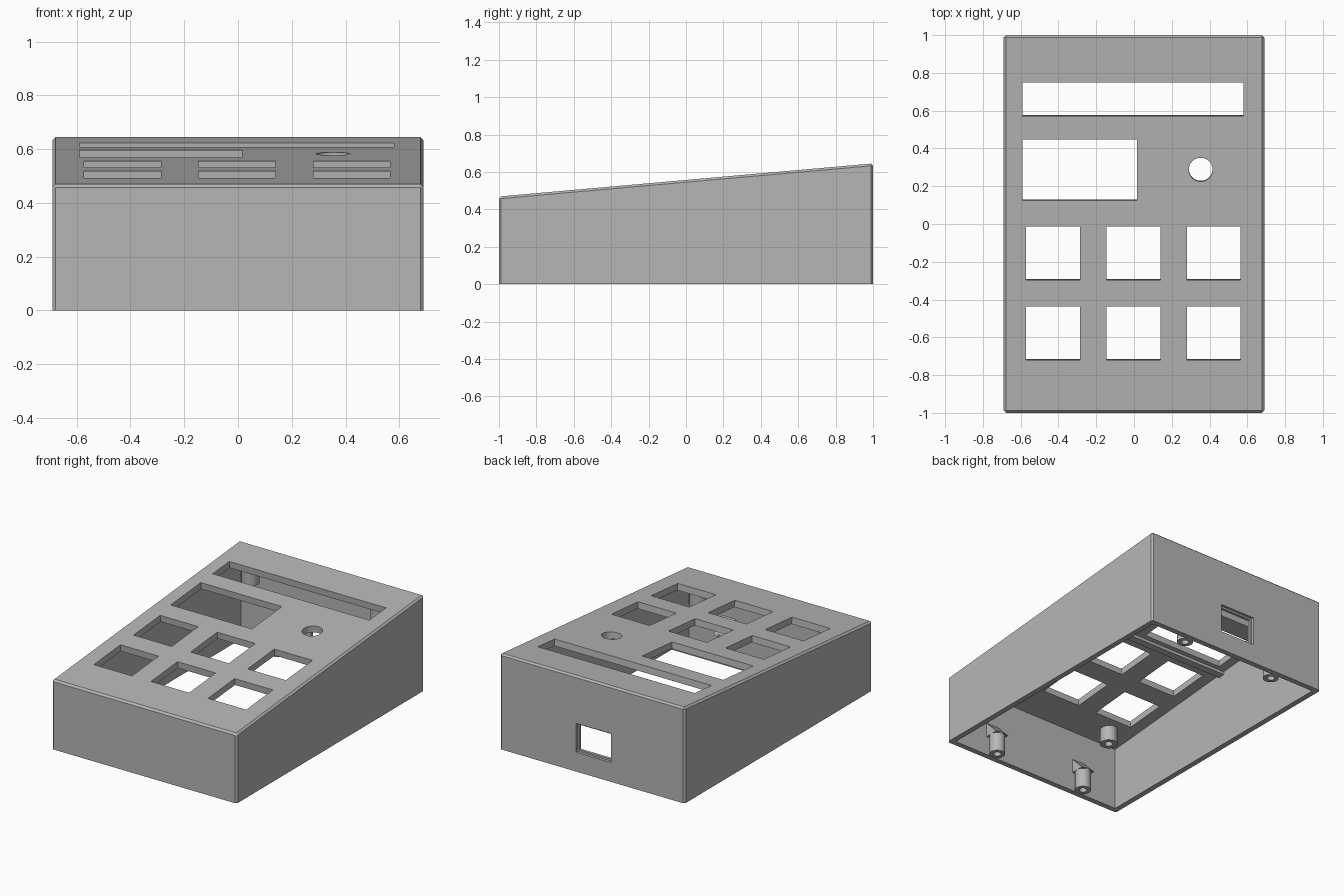
import bpy, bmesh, math
from mathutils import Matrix, Vector

default = bpy.data.objects.get("Cube")
if default:
    bpy.data.objects.remove(default, do_unlink=True)

grey = bpy.data.materials.new("plain grey")
grey.use_nodes = True
grey.diffuse_color = (0.47, 0.47, 0.47, 1)
grey.node_tree.nodes["Principled BSDF"].inputs["Base Color"].default_value = grey.diffuse_color

HALF_W, WALL, ROOF, BEVEL = 0.69, 0.037, 0.045, 0.012
SLOPE = 0.0884
TILT = math.atan(SLOPE)


def top(y):
    return 0.557 + SLOPE * y


def make(name, bm):
    bmesh.ops.recalc_face_normals(bm, faces=bm.faces)
    mesh = bpy.data.meshes.new(name)
    bm.to_mesh(mesh)
    bm.free()
    mesh.materials.append(grey)
    obj = bpy.data.objects.new(name, mesh)
    bpy.context.collection.objects.link(obj)
    return obj


def prism(profile, half_x, centre_x=0):
    """Extrude a (y, z) profile along x."""
    bm = bmesh.new()
    face = bm.faces.new([bm.verts.new((centre_x - half_x, y, z)) for y, z in profile])
    out = bmesh.ops.extrude_face_region(bm, geom=[face])
    moved = [v for v in out["geom"] if isinstance(v, bmesh.types.BMVert)]
    bmesh.ops.translate(bm, verts=moved, vec=(2 * half_x, 0, 0))
    return bm


def wedge(half_x, half_y, z0, drop):
    return prism([(-half_y, z0), (half_y, z0),
                  (half_y, top(half_y) - drop), (-half_y, top(-half_y) - drop)], half_x)


def cut(obj, cutter):
    """Subtract the cutter from the object, then discard it."""
    cutter.hide_render = True
    mod = obj.modifiers.new("cut", "BOOLEAN")
    mod.operation, mod.solver, mod.object = "DIFFERENCE", "EXACT", cutter
    bpy.context.view_layer.update()
    evaluated = obj.evaluated_get(bpy.context.evaluated_depsgraph_get())
    mesh = bpy.data.meshes.new_from_object(evaluated)
    obj.modifiers.clear()
    obj.data = mesh
    bpy.data.objects.remove(cutter, do_unlink=True)


def box(x0, x1, y0, y1, z0, z1):
    bm = bmesh.new()
    size = Matrix.Diagonal((x1 - x0, y1 - y0, z1 - z0, 1))
    centre = Vector((x0 + x1, y0 + y1, z0 + z1)) / 2
    bmesh.ops.create_cube(bm, size=1, matrix=Matrix.Translation(centre) @ size)
    return bm


def tilted(bm, x, y):
    """Place a cutter on the sloping top, square to its surface."""
    bm.transform(Matrix.Translation((x, y, top(y))) @ Matrix.Rotation(TILT, 4, "X"))
    return make("cutter", bm)


# Sloped case: bevelled outside, hollow and open underneath
bm = wedge(HALF_W, 1, 0, 0)
edges = [e for e in bm.edges if max(v.co.z for v in e.verts) > 0.1]
bmesh.ops.bevel(bm, geom=edges, offset=BEVEL, segments=1, affect="EDGES", clamp_overlap=True)
case = make("case", bm)
cut(case, make("cutter", wedge(HALF_W - WALL, 1 - WALL, -0.2, ROOF)))

# Rectangular windows in the top: slot, display, six buttons
windows = [(-0.59, 0.58, 0.572, 0.75), (-0.59, 0.015, 0.125, 0.447)]
for x in (-0.572, -0.146, 0.28):
    for y in (-0.72, -0.297):
        windows.append((x, x + 0.285, y, y + 0.285))
for x0, x1, y0, y1 in windows:
    w, d = (x1 - x0) / 2, (y1 - y0) / 2
    cut(case, tilted(box(-w, w, -d, d, -0.1, 0.1), (x0 + x1) / 2, (y0 + y1) / 2))

# Round knob hole
bm = bmesh.new()
bmesh.ops.create_cone(bm, cap_ends=True, segments=40, radius1=0.063, radius2=0.063, depth=0.2)
cut(case, tilted(bm, 0.353, 0.288))

# Stepped socket opening in the back wall
cut(case, make("cutter", box(-0.14, 0.122, 0.982, 1.1, 0.13, 0.325)))
cut(case, make("cutter", box(-0.128, 0.11, 0.9, 1.1, 0.142, 0.313)))


def boss(name, x, y, z0, z1, r, hole):
    """Solid post with a blind screw hole in its lower end."""
    deep = z0 + 0.8 * (z1 - z0)
    profile = [(0, deep), (hole, deep), (hole, z0), (r, z0), (r, z1), (0, z1)]
    bm = bmesh.new()
    verts = [bm.verts.new((px, 0, pz)) for px, pz in profile]
    lines = [bm.edges.new(pair) for pair in zip(verts, verts[1:])]
    bmesh.ops.spin(bm, geom=verts + lines, cent=(0, 0, 0), axis=(0, 0, 1),
                   angle=math.tau, steps=32, use_duplicate=False)
    bmesh.ops.remove_doubles(bm, verts=bm.verts, dist=0.0001)
    bm.transform(Matrix.Translation((x, y, 0)))
    obj = make(name, bm)
    bpy.context.view_layer.objects.active = obj
    bpy.ops.object.select_all(action="DESELECT")
    obj.select_set(True)
    bpy.ops.object.shade_smooth_by_angle(angle=math.radians(30))


# Screw bosses on the end walls with gussets, and standoffs under the top
for sy, end in ((-1, "front"), (1, "back")):
    for sx, side in ((-1, "right"), (1, "left")):
        x = sx * 0.352
        boss(f"{end}_{side}_screw_boss", x, sy * 0.918, 0.001, 0.14, 0.05, 0.024)
        wall = sy * 0.966
        make(f"{end}_{side}_gusset",
             prism([(wall, 0.13), (wall, 0.23), (sy * 0.868, 0.13)], 0.05, x))
        y = sy * 0.82
        boss(f"{end}_{side}_standoff", sx * 0.48, y, top(y) - 0.145, top(y) - 0.03, 0.055, 0.025)

# Shallow rib across the underside of the top
make("ceiling_rib", prism([(0.055, top(0.055) - 0.03), (0.1, top(0.1) - 0.03),
                           (0.1, top(0.1) - 0.065), (0.055, top(0.055) - 0.065)], HALF_W - 0.02))
